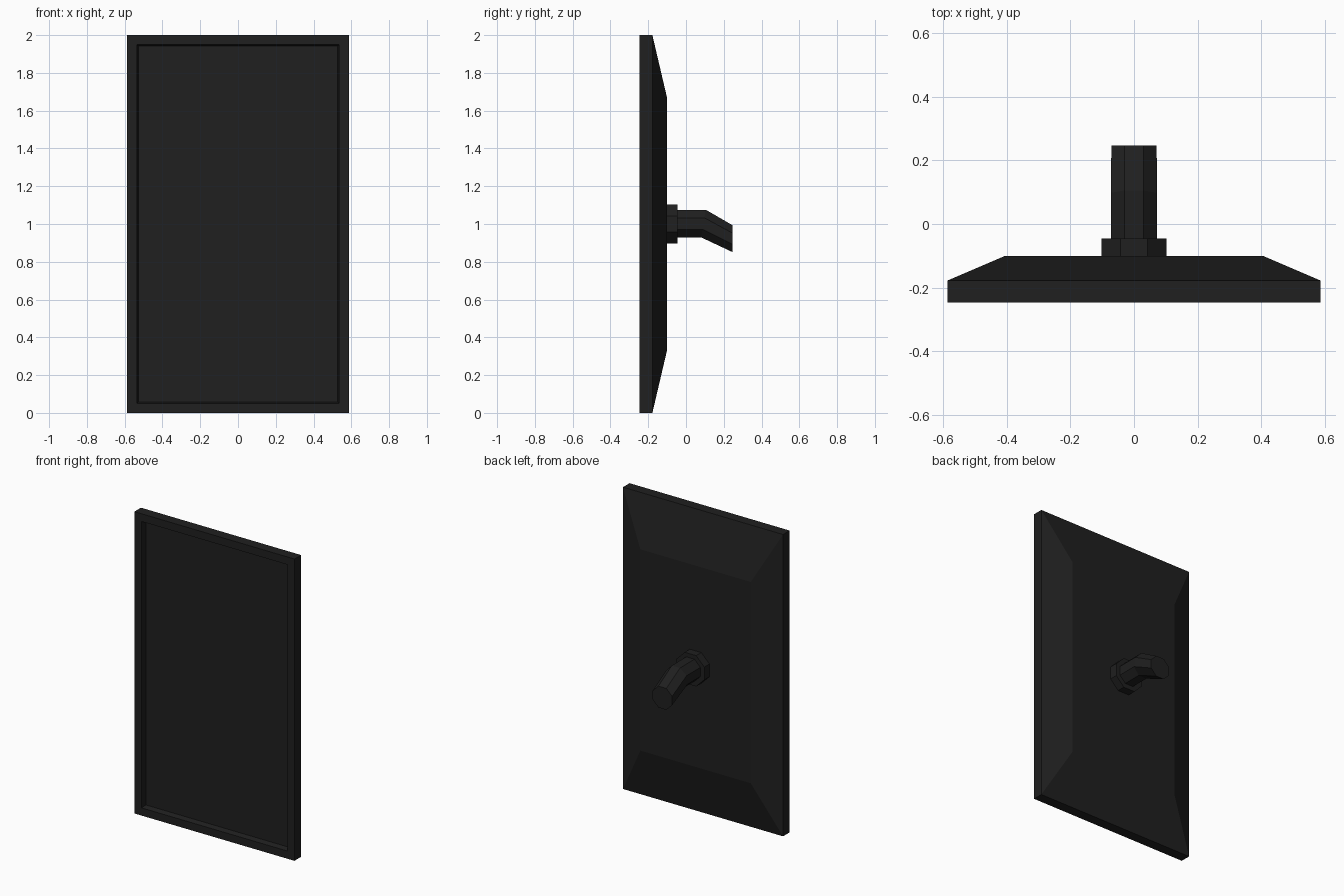
import bpy, bmesh, math

if "Cube" in bpy.data.objects:
    bpy.data.objects.remove(bpy.data.objects["Cube"])

dark = bpy.data.materials.new("dark_plastic")
dark.diffuse_color = (0.014, 0.014, 0.014, 1)
dark.use_nodes = True
dark.node_tree.nodes["Principled BSDF"].inputs["Base Color"].default_value = dark.diffuse_color


def loft(name, rings):
    """Skin a list of equal-length rings and cap both ends."""
    bm = bmesh.new()
    loops = [[bm.verts.new(p) for p in ring] for ring in rings]
    n = len(loops[0])
    for a, b in zip(loops, loops[1:]):
        for i in range(n):
            j = (i + 1) % n
            bm.faces.new((a[i], a[j], b[j], b[i]))
    bm.faces.new(loops[0])
    bm.faces.new(loops[-1])
    bmesh.ops.recalc_face_normals(bm, faces=bm.faces)
    mesh = bpy.data.meshes.new(name)
    bm.to_mesh(mesh)
    bm.free()
    mesh.materials.append(dark)
    obj = bpy.data.objects.new(name, mesh)
    bpy.context.collection.objects.link(obj)
    return obj


def rect(y, hx, hz):
    return [(sx * hx, y, 1 + sz * hz) for sx, sz in ((-1, -1), (1, -1), (1, 1), (-1, 1))]


def octagon(y, half, zc=1.0, shear=0.0):
    """Flat-topped octagon; shear tilts the section for a mitred bend."""
    r = half / math.cos(math.pi / 8)
    ring = []
    for i in range(8):
        a = math.pi / 8 + i * math.pi / 4
        dz = r * math.sin(a)
        ring.append((r * math.cos(a), y + shear * dz, zc + dz))
    return ring


# Display housing: recessed screen, bezel, straight rim, tapered back
loft("display_housing", [
    rect(-0.21, 0.528, 0.942),
    rect(-0.247, 0.535, 0.949),
    rect(-0.247, 0.587, 1.0),
    rect(-0.178, 0.587, 1.0),
    rect(-0.10, 0.405, 0.667),
])

# Mounting collar on the back
loft("mount_collar", [octagon(-0.105, 0.102), octagon(-0.046, 0.102)])

# Bent mounting arm
loft("mount_arm", [
    octagon(-0.05, 0.073, 1.002),
    octagon(0.093, 0.073, 1.002, 0.17),
    octagon(0.247, 0.071, 0.922),
])
